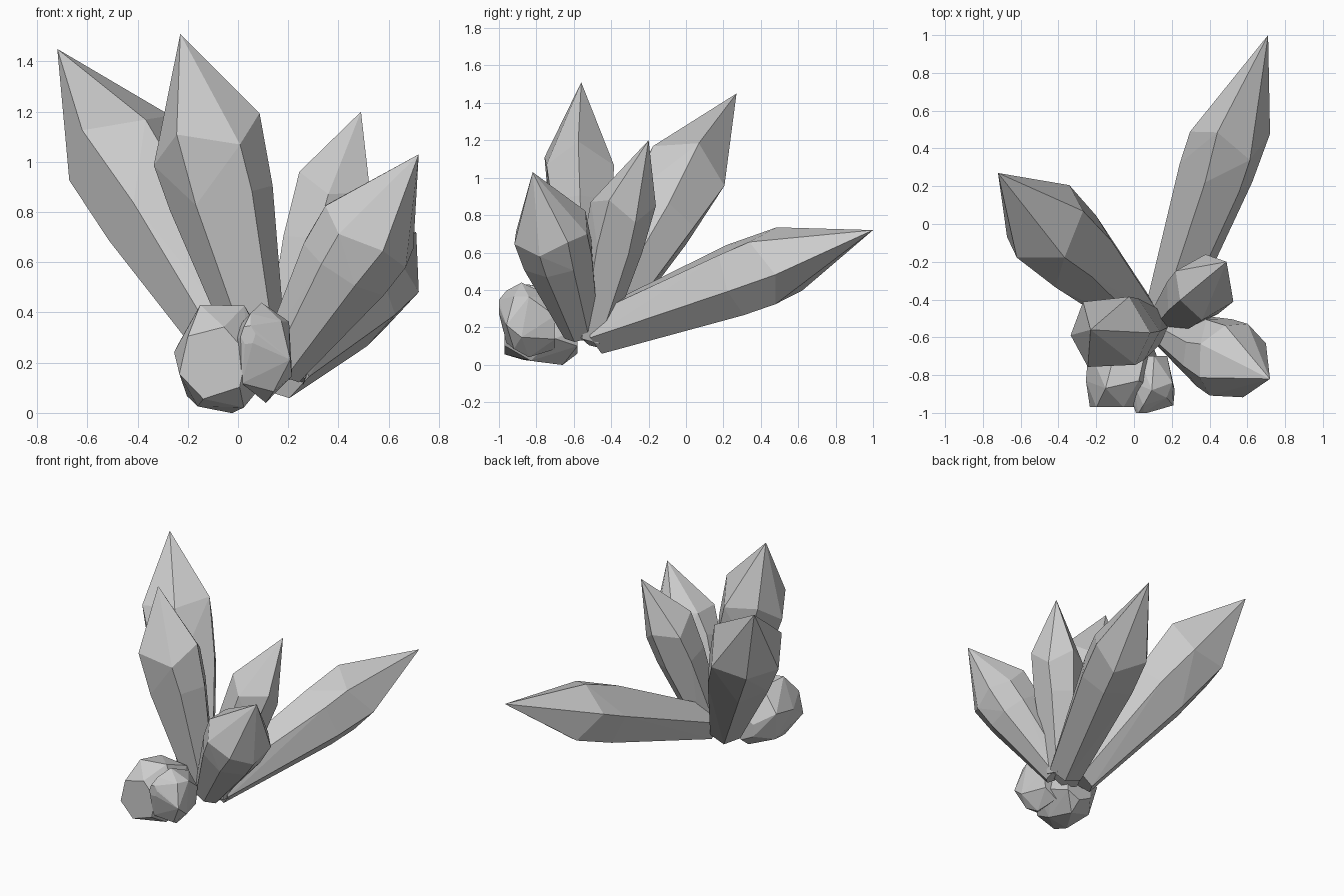
import bpy, bmesh, random
from math import cos, sin, radians, pi
from mathutils import Vector

if "Cube" in bpy.data.objects:
    bpy.data.objects.remove(bpy.data.objects["Cube"])

random.seed(4)


def ring(bm, centre, axis, rx, ry, sides, twist, stagger=0.0):
    """Irregular polygon ring around an axis, staggered along it."""
    d = axis.normalized()
    u = Vector((0, 0, 1)).cross(d).normalized()
    v = d.cross(u)
    for i in range(sides):
        a = radians(twist) + 2 * pi * i / sides + random.uniform(-.08, .08)
        p = centre + u * rx * cos(a) + v * ry * sin(a)
        bm.verts.new(p + d * stagger * (1 if i % 2 else -1))


def finish(name, bm):
    """Wrap the rings in a flat-faced convex skin."""
    bmesh.ops.convex_hull(bm, input=bm.verts[:])
    loose = [v for v in bm.verts if not v.link_faces]
    bmesh.ops.delete(bm, geom=loose, context='VERTS')
    bmesh.ops.dissolve_limit(bm, angle_limit=radians(3),
                             verts=bm.verts[:], edges=bm.edges[:])
    bmesh.ops.recalc_face_normals(bm, faces=bm.faces[:])
    me = bpy.data.meshes.new(name)
    bm.to_mesh(me)
    bm.free()
    bpy.context.collection.objects.link(bpy.data.objects.new(name, me))


def crystal(name, base, mid, tip, rb, rx, ry, twist, stagger=.05, k=.7, sides=6):
    base, mid, tip = Vector(base), Vector(mid), Vector(tip)
    axis = tip - base
    bm = bmesh.new()
    ring(bm, base, axis, rb, rb, sides, twist)
    ring(bm, base.lerp(mid, k), axis, (rb + (rx - rb) * k) * 1.08,
         (rb + (ry - rb) * k) * 1.08, sides, twist)
    ring(bm, mid, axis, rx, ry, sides, twist, stagger)
    bm.verts.new(tip)
    finish(name, bm)


def chunk(name, rings, twist):
    """Stubby crystal facing the front: rings of (x, y, z, rx, rz)."""
    bm = bmesh.new()
    for i, (x, y, z, rx, rz) in enumerate(rings):
        ring(bm, Vector((x, y, z)), Vector((0, -1, 0)), rx, rz, 6,
             twist + 15 * i, .02 if 0 < i < len(rings) - 1 else 0)
    finish(name, bm)


# Long crystals fanning out from one root
crystal("left_crystal", (.04, -.50, .15), (-.47, .01, 1.05), (-.72, .27, 1.45),
        .11, .25, .24, 20, -.04)
crystal("tall_crystal", (.11, -.54, .15), (-.125, -.575, 1.09), (-.23, -.56, 1.51),
        .09, .205, .23, 30, .05, .75)
crystal("back_right_crystal", (.18, -.51, .15), (.37, -.335, .86), (.49, -.20, 1.20),
        .10, .17, .17, 15, .04)
crystal("front_right_crystal", (.17, -.56, .18), (.515, -.725, .72), (.72, -.82, 1.03),
        .10, .215, .215, 0, .02, .75, 8)
crystal("low_back_crystal", (.17, -.48, .17), (.51, .48, .53), (.71, 1.0, .72),
        .12, .21, .21, 15, .05, .78)

# Stubby crystals at the foot
chunk("left_chunk", [(-.02, -.58, .15, .11, .09), (-.06, -.68, .205, .19, .21),
                     (-.065, -.85, .225, .19, .23), (-.10, -.97, .20, .14, .15)], 30)
chunk("right_chunk", [(.09, -.70, .22, .09, .14), (.105, -.86, .24, .125, .20),
                      (.095, -.94, .24, .115, .17), (.04, -1.0, .31, .03, .04)], 20)
